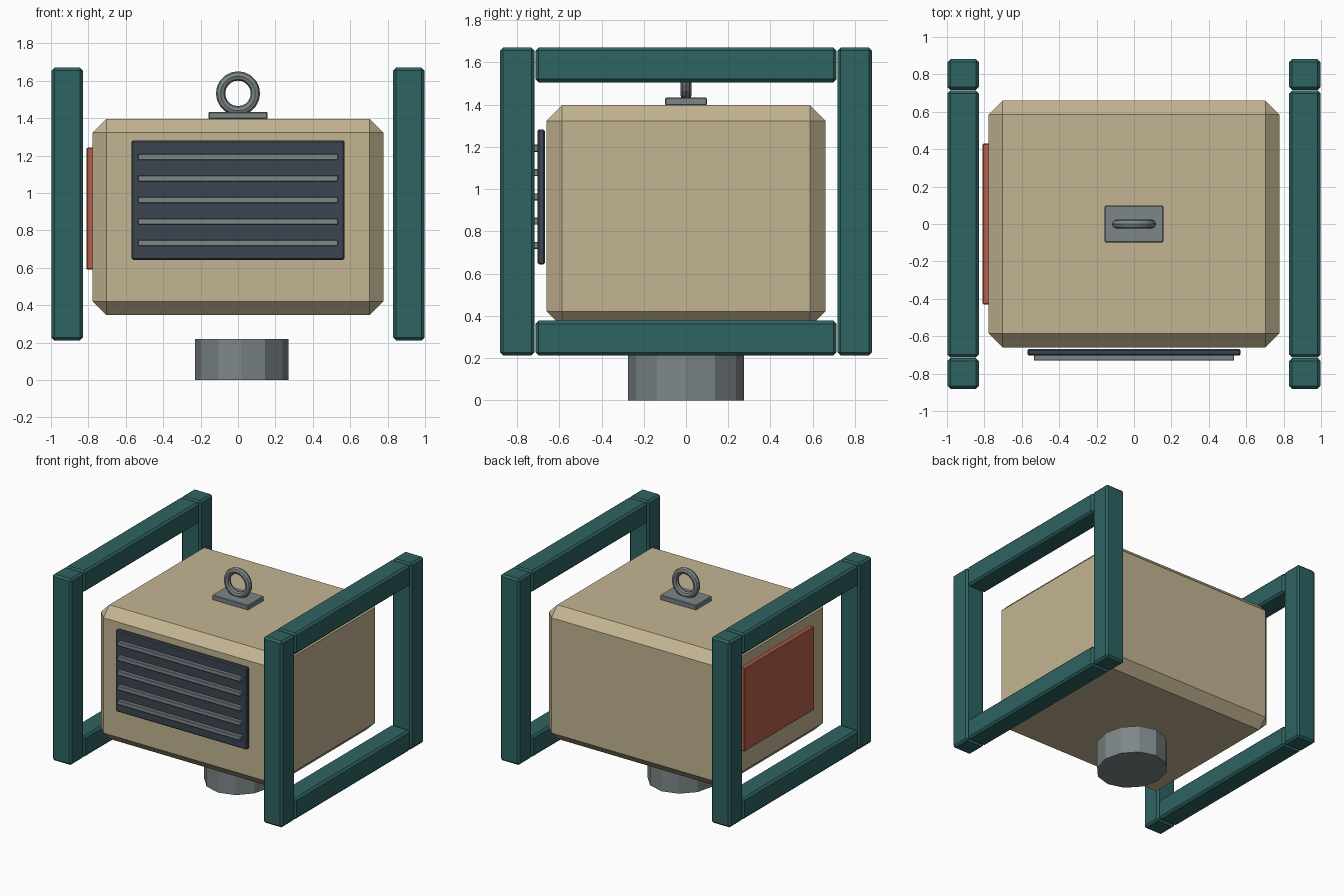
import bpy
import math

if "Cube" in bpy.data.objects:
    bpy.data.objects.remove(bpy.data.objects["Cube"])


def material(name, rgb):
    m = bpy.data.materials.new(name)
    m.diffuse_color = (*rgb, 1)
    m.use_nodes = True
    m.node_tree.nodes["Principled BSDF"].inputs["Base Color"].default_value = m.diffuse_color
    return m


TAN = material("tan_paint", (0.55, 0.46, 0.29))
TEAL = material("teal_frame_paint", (0.027, 0.125, 0.122))
DARK = material("dark_grille", (0.045, 0.06, 0.082))
STEEL = material("grey_steel", (0.205, 0.24, 0.25))
RED = material("rust_red", (0.47, 0.115, 0.065))


def box(name, lo, hi, mat, bevel=0.0):
    """Box between two corners with an optional flat chamfer."""
    centre = [(a + b) / 2 for a, b in zip(lo, hi)]
    bpy.ops.mesh.primitive_cube_add(size=1, location=centre)
    ob = bpy.context.object
    ob.name = name
    ob.scale = [b - a for a, b in zip(lo, hi)]
    bpy.ops.object.transform_apply(location=False, rotation=False, scale=True)
    ob.data.materials.append(mat)
    if bevel:
        mod = ob.modifiers.new("chamfer", "BEVEL")
        mod.width = bevel
        mod.segments = 1
    return ob


# Chamfered main housing
box("housing", (-0.777, -0.66, 0.347), (0.777, 0.66, 1.397), TAN, 0.074)

# Rectangular side frames: two posts and two rails each
for side, label in ((-1, "left"), (1, "right")):
    x0, x1 = sorted((side * 0.83, side * 0.997))
    for end, where in ((-1, "front"), (1, "back")):
        y0, y1 = sorted((end * 0.717, end * 0.881))
        box(f"{label}_{where}_post", (x0, y0, 0.212), (x1, y1, 1.67), TEAL, 0.015)
    for z, where in ((0.212, "lower"), (1.505, "upper")):
        box(f"{label}_{where}_rail", (x0, -0.713, z), (x1, 0.713, z + 0.165), TEAL, 0.015)

# Front grille and its slats
box("grille_panel", (-0.57, -0.704, 0.643), (0.57, -0.667, 1.282), DARK, 0.008)
for i in range(5):
    z = 0.733 + i * 0.115
    box(f"grille_slat_{i + 1}", (-0.535, -0.731, z - 0.017), (0.535, -0.695, z + 0.017), STEEL, 0.004)

# Red access panel on the left side
box("access_panel", (-0.81, -0.43, 0.59), (-0.77, 0.43, 1.243), RED, 0.006)

# Lifting eye on a mounting plate
box("lifting_plate", (-0.157, -0.099, 1.395), (0.157, 0.099, 1.434), STEEL, 0.005)
bpy.ops.mesh.primitive_torus_add(major_segments=20, minor_segments=8,
                                 major_radius=0.093, minor_radius=0.025,
                                 location=(0, 0, 1.533), rotation=(math.pi / 2, 0, 0))
ring = bpy.context.object
ring.name = "lifting_ring"
ring.data.materials.append(STEEL)

# Low-poly foot under the housing
bpy.ops.mesh.primitive_cylinder_add(vertices=12, radius=1, depth=0.219,
                                    location=(0.02, 0, 0.1095), rotation=(0, 0, 0))
foot = bpy.context.object
foot.name = "base_foot"
foot.scale = (0.251, 0.274, 1)
bpy.ops.object.transform_apply(location=False, rotation=False, scale=True)
foot.data.materials.append(STEEL)
